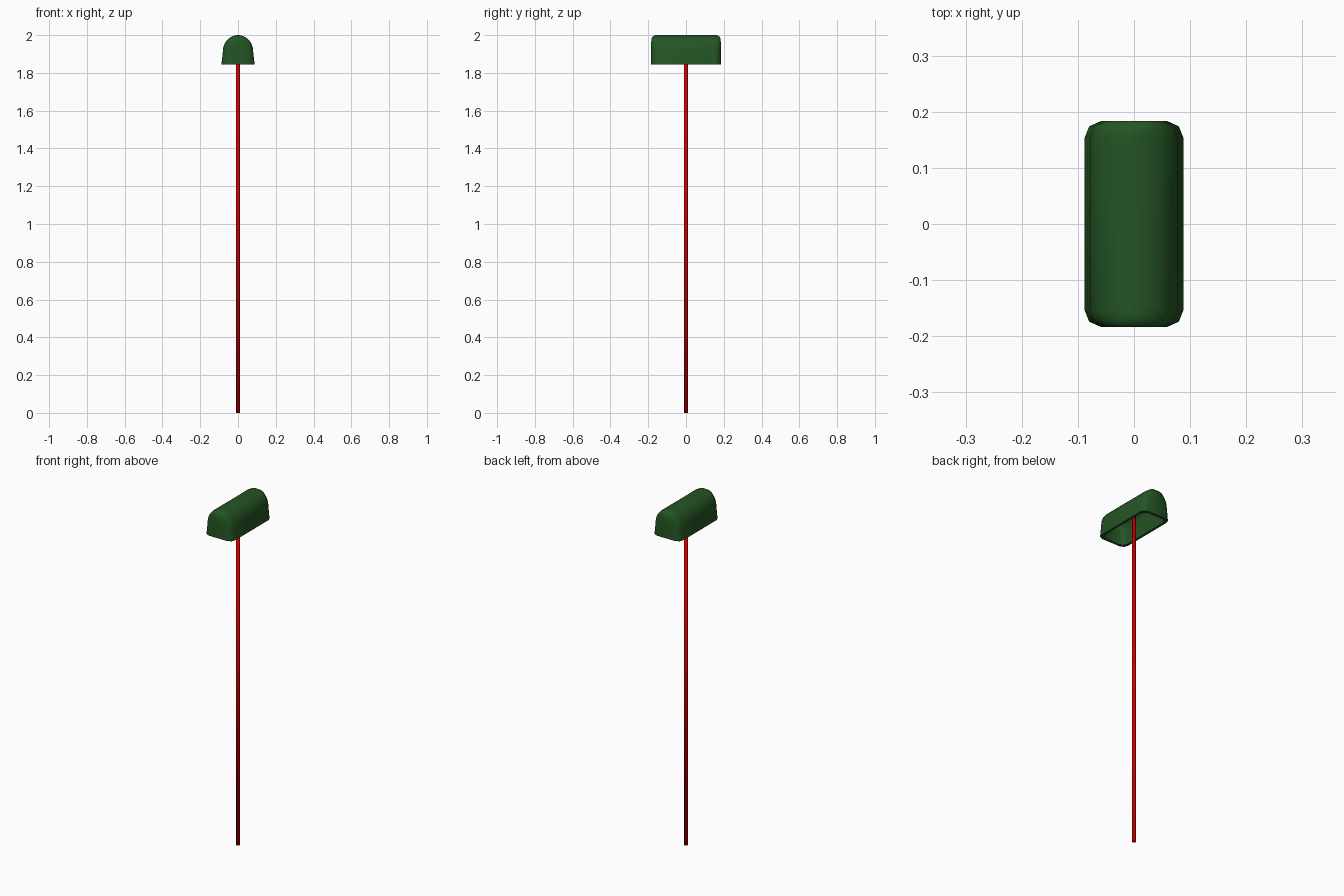
import bpy, bmesh, math

if "Cube" in bpy.data.objects:
    bpy.data.objects.remove(bpy.data.objects["Cube"])


def material(name, color):
    m = bpy.data.materials.new(name)
    m.diffuse_color = (*color, 1)
    m.use_nodes = True
    m.node_tree.nodes["Principled BSDF"].inputs["Base Color"].default_value = m.diffuse_color
    return m


def add_object(name, bm, mat):
    bmesh.ops.recalc_face_normals(bm, faces=bm.faces)
    me = bpy.data.meshes.new(name)
    bm.to_mesh(me)
    bm.free()
    me.materials.append(mat)
    ob = bpy.data.objects.new(name, me)
    bpy.context.collection.objects.link(ob)
    return ob


green = material("dark green", (0.018, 0.09, 0.018))
red = material("red", (0.65, 0.0, 0.0))


# Hood: rounded-rectangle rings lofted into an arched shell, open below
def ring(bm, z, hx, hy):
    k = hx / 0.088
    quarter = [(hx, hy - 0.030), (hx - 0.008 * k, hy - 0.010), (hx - 0.030 * k, hy)]
    pts = quarter + [(-x, y) for x, y in reversed(quarter)]
    pts += [(-x, -y) for x, y in pts]
    return [bm.verts.new((x, y, z)) for x, y in pts]


def shell(bm, levels, flip=False):
    rings = [ring(bm, *lv) for lv in levels]
    n = len(rings[0])
    for a, b in zip(rings, rings[1:]):
        for i in range(n):
            j = (i + 1) % n
            bm.faces.new((a[i], a[j], b[j], b[i]))
    bm.faces.new(rings[-1])
    return rings[0]


# z, half width, half length: slightly tapered sides, then a round arch
BASE, SPRING, TOP = 1.844, 1.915, 2.0
levels = [(BASE, 0.088, 0.184), (1.88, 0.084, 0.184)]
for i in range(8):
    a = math.radians(i * 12)
    z = SPRING + (TOP - SPRING) * math.sin(a)
    edge = max(0, z - 1.975) / 0.025
    levels.append((z, 0.080 * math.cos(a), 0.184 - 0.025 * (1 - math.sqrt(max(0, 1 - edge * edge)))))
levels.append((TOP, 0.004, 0.157))

# Outer and inner shells joined by a flat rim
WALL = 0.014
inner = [(z if i == 0 else z - WALL * max(0, (z - 1.88) / 0.12),
          max(hx - WALL, 0.002 * (len(levels) - i)), hy - WALL)
         for i, (z, hx, hy) in enumerate(levels)]
bm = bmesh.new()
a, b = shell(bm, levels), shell(bm, inner)
for i in range(len(a)):
    j = (i + 1) % len(a)
    bm.faces.new((a[i], a[j], b[j], b[i]))
hood = add_object("hood", bm, green)

# Pole: thin rod running up inside the hood
bm = bmesh.new()
bmesh.ops.create_cone(bm, cap_ends=True, segments=16, radius1=0.01, radius2=0.01, depth=1.988)
bmesh.ops.translate(bm, verts=bm.verts, vec=(0, 0, 0.994))
pole = add_object("pole", bm, red)

# Smooth shading: hood keeps its rim sharp, the pole is smooth throughout
bpy.ops.object.select_all(action='DESELECT')
hood.select_set(True)
bpy.context.view_layer.objects.active = hood
bpy.ops.object.shade_smooth_by_angle(angle=math.radians(50))
for p in pole.data.polygons:
    p.use_smooth = True
